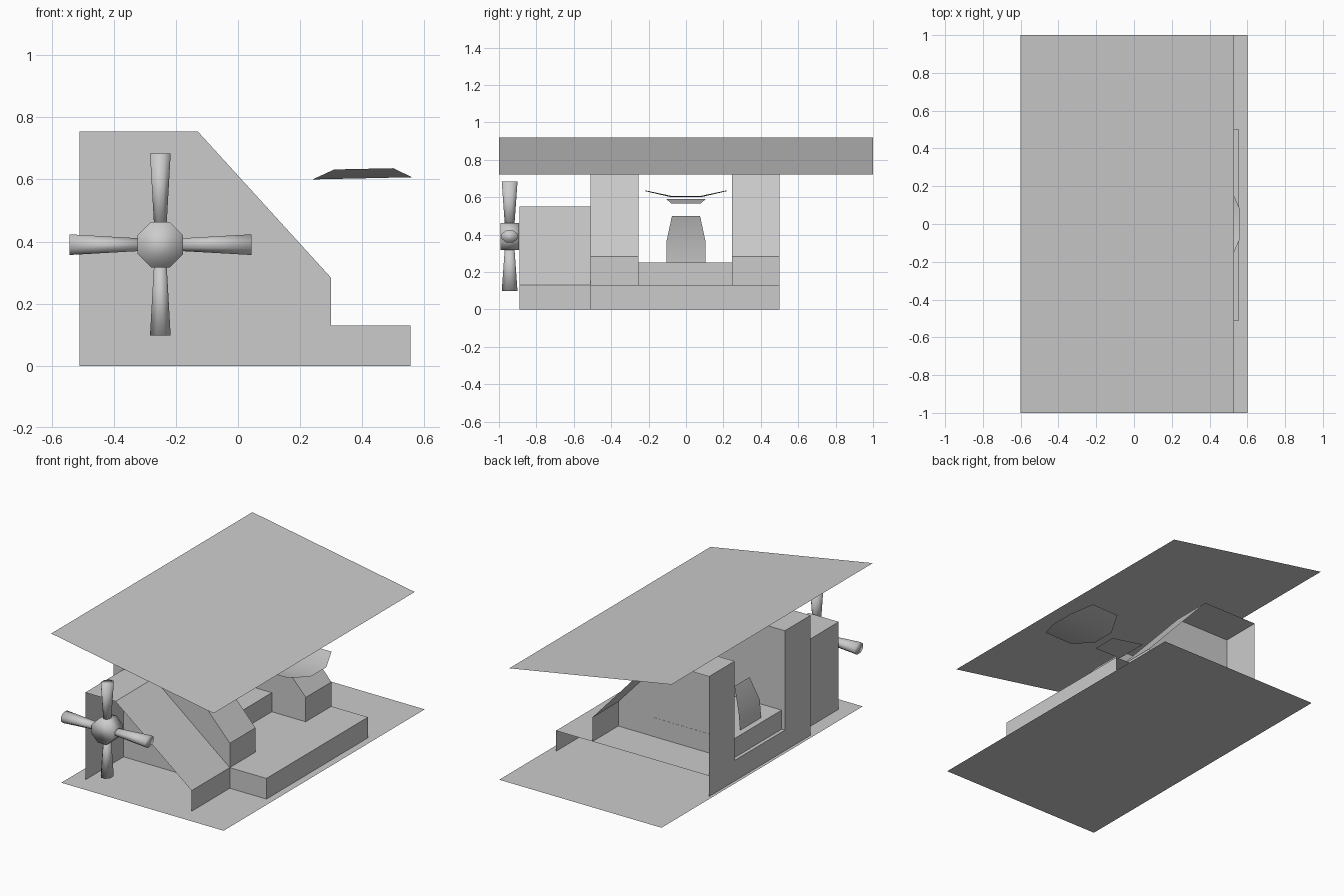
import bpy, bmesh, math
from mathutils import Matrix, Vector

if "Cube" in bpy.data.objects:
    bpy.data.objects.remove(bpy.data.objects["Cube"])

grey = bpy.data.materials.new("plain_grey")
grey.diffuse_color = (0.6, 0.6, 0.6, 1)
grey.use_nodes = True
grey.node_tree.nodes["Principled BSDF"].inputs["Base Color"].default_value = grey.diffuse_color


def finish(name, bm, smooth=False):
    mesh = bpy.data.meshes.new(name)
    bm.to_mesh(mesh)
    bm.free()
    mesh.materials.append(grey)
    for p in mesh.polygons:
        p.use_smooth = smooth
    obj = bpy.data.objects.new(name, mesh)
    bpy.context.collection.objects.link(obj)
    return obj


def strip(bm, profile, y0, y1):
    """Open sheet: an x-z profile (left to right) swept along y, facing up."""
    a = [bm.verts.new((x, y0, z)) for x, z in profile]
    b = [bm.verts.new((x, y1, z)) for x, z in profile]
    for i in range(len(profile) - 1):
        bm.faces.new((a[i], a[i + 1], b[i + 1], b[i]))


def panel(bm, profile, y, flip=False):
    """Flat upright wall filling an x-z outline at one y."""
    vs = [bm.verts.new((x, y, z)) for x, z in profile]
    bm.faces.new(vs if flip else vs[::-1])


# Ground sheet and sloping roof sheet
bm = bmesh.new()
strip(bm, [(-0.53, 0), (0.6, 0)], -1, 1)
finish("ground_sheet", bm)
bm = bmesh.new()
strip(bm, [(-0.6, 0.92), (0.53, 0.72)], -1, 1)
finish("roof_sheet", bm)

# Hollow low base, open at the back
L, R, STEP = -0.51, 0.555, 0.13
bm = bmesh.new()
strip(bm, [(L, 0), (L, STEP), (R, STEP), (R, 0)], -0.51, 0.5)
finish("body_base", bm)

# Two hollow side housings with a slot between them
housing = [(L, STEP), (L, 0.755), (-0.13, 0.755), (0.3, 0.283), (0.3, STEP)]
bm = bmesh.new()
strip(bm, housing, -0.51, -0.255)
panel(bm, housing, -0.255, True)
panel(bm, [(L, 0)] + housing + [(R, STEP), (R, 0)], -0.51)
finish("front_housing", bm)
bm = bmesh.new()
strip(bm, housing, 0.245, 0.5)
panel(bm, housing, 0.245)
finish("back_housing", bm)

# Nose cowl, open at the front
bm = bmesh.new()
strip(bm, [(-0.44, 0), (-0.44, 0.55), (-0.23, 0.55), (0.3, STEP), (0.3, 0)], -0.89, -0.51)
finish("nose_cowl", bm)

# Seat block in the slot
bm = bmesh.new()
bmesh.ops.create_cube(bm, size=1, matrix=Matrix.Translation((-0.212, -0.004, 0.19))
                      @ Matrix.Diagonal((0.552, 0.5, 0.12, 1)))
finish("seat_block", bm)


def ribbon(name, rows):
    """Sheet symmetric in y from rows of (x, half width, z)."""
    bm = bmesh.new()
    prev = None
    for x, w, z in rows:
        cur = [bm.verts.new((x, -w, z)), bm.verts.new((x, w, z))]
        if prev:
            bm.faces.new((prev[0], prev[1], cur[1], cur[0]))
        prev = cur
    return finish(name, bm, True)


# Seat back leaning forward, and small tilted plate above
ribbon("seat_back", [(-0.45, 0.105, 0.25), (-0.44, 0.105, 0.36), (-0.39, 0.075, 0.5)])
ribbon("small_plate", [(0.23, 0.08, 0.567), (0.02, 0.105, 0.59)])

# Shallow dish with upturned sides
bm = bmesh.new()
rows = []
for y, x0, x1, z0, z1 in ((-0.217, 0.31, 0.50, 0.632, 0.636), (-0.08, 0.24, 0.56, 0.60, 0.607),
                          (0.08, 0.24, 0.56, 0.60, 0.607), (0.217, 0.31, 0.50, 0.632, 0.636)):
    rows.append((bm.verts.new((x0, y, z0)), bm.verts.new((x1, y, z1))))
for a, b in zip(rows, rows[1:]):
    bm.faces.new((a[0], a[1], b[1], b[0]))
finish("shallow_dish", bm, True)

# Propeller: eight-sided hub and four flared blades
centre = Vector((-0.25, -0.943, 0.39))
bm = bmesh.new()
bmesh.ops.create_cone(bm, cap_ends=True, segments=8, radius1=0.079, radius2=0.079, depth=0.1,
                      matrix=Matrix.Translation(centre) @ Matrix.Rotation(math.pi / 2, 4, 'X')
                      @ Matrix.Rotation(math.pi / 8, 4, 'Z'))
finish("propeller_hub", bm, True)
for i in range(4):
    bm = bmesh.new()
    bmesh.ops.create_cone(bm, cap_ends=True, segments=8, radius1=0.021, radius2=0.036, depth=0.245,
                          matrix=Matrix.Translation(centre) @ Matrix.Rotation(i * math.pi / 2, 4, 'Y')
                          @ Matrix.Translation((0, 0, 0.1705)) @ Matrix.Diagonal((1, 1.27, 1, 1))
                          @ Matrix.Rotation(math.pi / 8, 4, 'Z'))
    finish("propeller_blade_%d" % (i + 1), bm, True)
